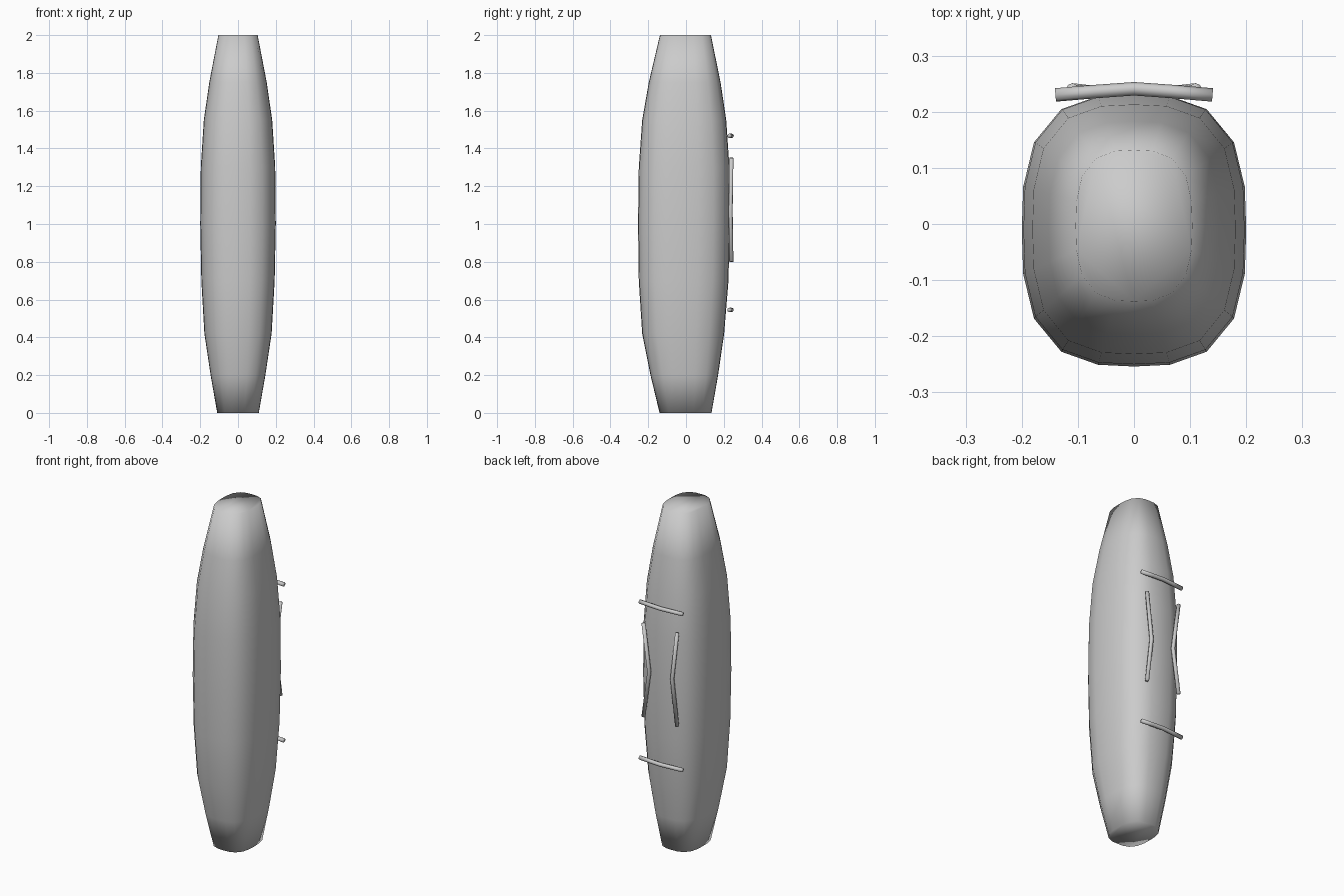
import bpy, bmesh, math
from mathutils import Vector

if "Cube" in bpy.data.objects:
    bpy.data.objects.remove(bpy.data.objects["Cube"])


def make_object(name, bm):
    bmesh.ops.recalc_face_normals(bm, faces=bm.faces)
    mesh = bpy.data.meshes.new(name)
    bm.to_mesh(mesh)
    bm.free()
    for p in mesh.polygons:
        p.use_smooth = True
    ob = bpy.data.objects.new(name, mesh)
    bpy.context.collection.objects.link(ob)
    return ob


def loft(name, loops):
    """Skin a list of closed point loops and cap both ends."""
    bm = bmesh.new()
    rings = [[bm.verts.new(p) for p in loop] for loop in loops]
    n = len(rings[0])
    for a, b in zip(rings, rings[1:]):
        for i in range(n):
            j = (i + 1) % n
            bm.faces.new((a[i], a[j], b[j], b[i]))
    bm.faces.new(rings[0])
    bm.faces.new(rings[-1])
    return make_object(name, bm)


def section(z, hx, y0, y1, sides=20, power=2.9):
    """Rounded-rectangle cross-section of the padded body."""
    pts = []
    cy, hy = (y0 + y1) / 2, (y1 - y0) / 2
    for i in range(sides):
        a = 2 * math.pi * i / sides
        c, s = math.cos(a), math.sin(a)
        r = (abs(c) ** power + abs(s) ** power) ** (-1 / power)
        pts.append((hx * r * c, cy + hy * r * s, z))
    return pts


def rod(name, path, radius, across, sides=8):
    """Tube along a path; across is a direction never parallel to it."""
    path = [Vector(p) for p in path]
    loops = []
    for i, p in enumerate(path):
        t = (path[min(i + 1, len(path) - 1)] - path[max(i - 1, 0)]).normalized()
        u = t.cross(Vector(across)).normalized()
        v = t.cross(u)
        loops.append([p + radius * (u * math.cos(k * 2 * math.pi / sides)
                                    + v * math.sin(k * 2 * math.pi / sides))
                      for k in range(sides)])
    return loft(name, loops)


# Tapered body: height, half width, front y, back y
profile = [(0.0, 0.11, -0.14, 0.135), (0.2, 0.145, -0.188, 0.17),
           (0.42, 0.178, -0.232, 0.202), (0.7, 0.194, -0.25, 0.225),
           (1.0, 0.2, -0.254, 0.231), (1.3, 0.197, -0.25, 0.23),
           (1.55, 0.181, -0.232, 0.213), (1.75, 0.152, -0.197, 0.183),
           (2.0, 0.104, -0.138, 0.132)]
loft("body", [section(*p) for p in profile])

# Horizontal bars across the back
for label, z in (("upper", 1.467), ("lower", 0.545)):
    rod(label + "_crossbar",
        [(-0.14, 0.230, z), (-0.07, 0.236, z), (0, 0.241, z),
         (0.07, 0.236, z), (0.14, 0.230, z)], 0.012, (0, 0, 1))

# Pair of bent upright handles, kinked inwards
for label, s in (("left", -1), ("right", 1)):
    rod(label + "_handle",
        [(s * 0.11, 0.240, 0.80), (s * 0.075, 0.236, 1.07),
         (s * 0.11, 0.240, 1.35)], 0.011, (0, 1, 0))
